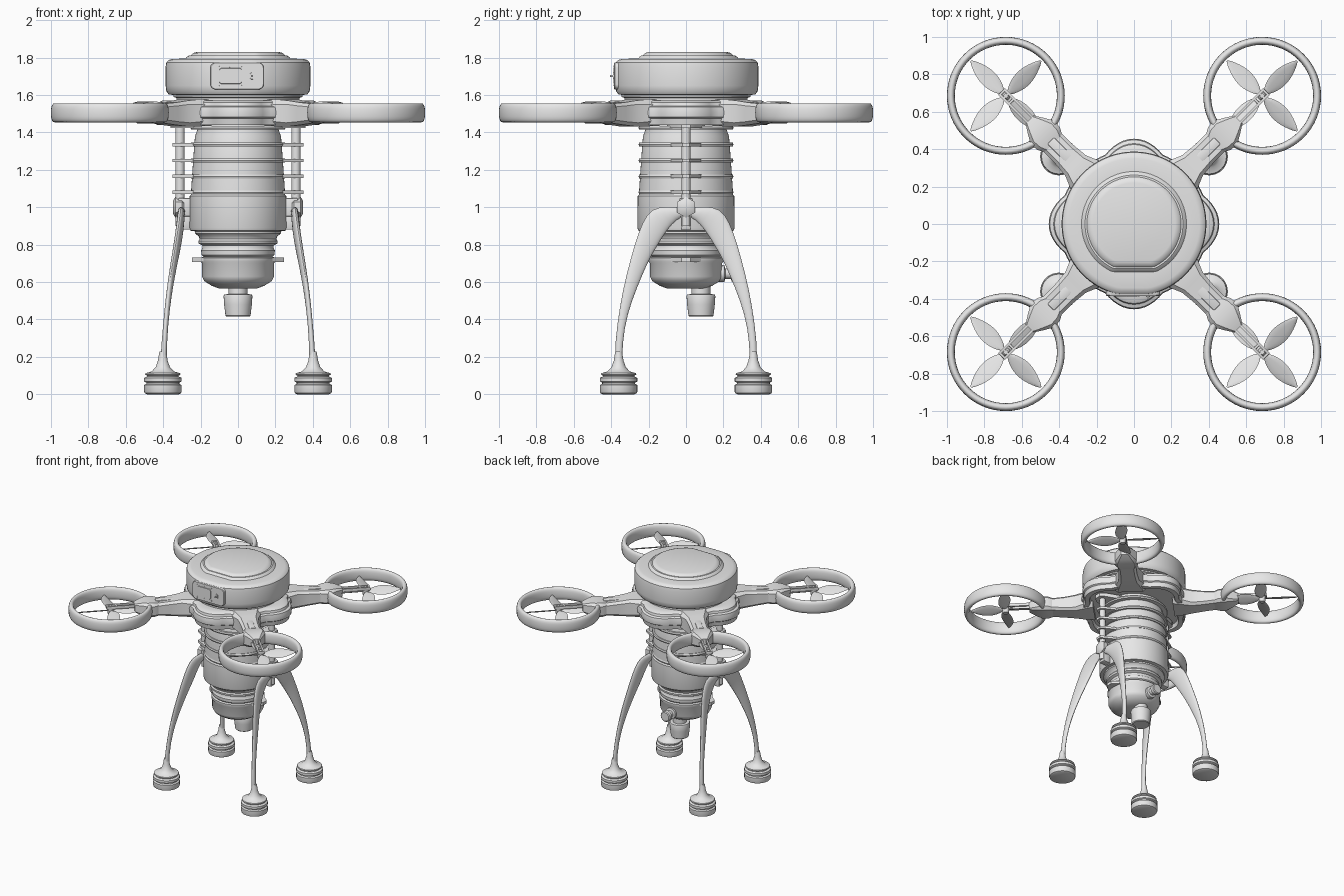
import bpy
import bmesh
from math import sin, cos, pi, radians, copysign
from mathutils import Matrix, Vector

default_cube = bpy.data.objects.get("Cube")
if default_cube:
    bpy.data.objects.remove(default_cube, do_unlink=True)

grey = bpy.data.materials.new("light_grey")
grey.use_nodes = True
grey.diffuse_color = (0.8, 0.8, 0.8, 1)
grey.node_tree.nodes["Principled BSDF"].inputs["Base Color"].default_value = grey.diffuse_color


def finish(name, bm, matrix=None, bevel=0):
    """Turn a bmesh into a smooth-shaded object with the shared material."""
    bmesh.ops.recalc_face_normals(bm, faces=bm.faces[:])
    if bevel:
        bmesh.ops.bevel(bm, geom=bm.edges[:], offset=bevel, segments=2, affect='EDGES', profile=0.5)
    if matrix:
        bm.transform(matrix)
    mesh = bpy.data.meshes.new(name)
    bm.to_mesh(mesh)
    bm.free()
    mesh.materials.append(grey)
    obj = bpy.data.objects.new(name, mesh)
    bpy.context.collection.objects.link(obj)
    bpy.ops.object.select_all(action='DESELECT')
    obj.select_set(True)
    bpy.context.view_layer.objects.active = obj
    bpy.ops.object.shade_smooth_by_angle(angle=radians(35))
    return obj


def skin(name, rings, closed=False, matrix=None, bevel=0):
    """Bridge rings of equal point count, capped at the ends or joined in a loop."""
    bm = bmesh.new()
    loops = [[bm.verts.new(p) for p in ring] for ring in rings]
    count = len(loops[0])
    pairs = list(zip(loops, loops[1:]))
    if closed:
        pairs.append((loops[-1], loops[0]))
    else:
        bm.faces.new(loops[0])
        bm.faces.new(loops[-1])
    for a, b in pairs:
        for i in range(count):
            j = (i + 1) % count
            bm.faces.new((a[i], a[j], b[j], b[i]))
    return finish(name, bm, matrix, bevel)


def plain_round(r, a):
    return r * cos(a), r * sin(a)


def lathe(name, profile, outline=plain_round, closed=False, matrix=None, steps=64):
    """Sweep (radius, height) points around z; the outline shapes each ring."""
    rings = [[(*outline(r, 2 * pi * i / steps), z) for i in range(steps)] for r, z in profile]
    return skin(name, rings, closed, matrix)


def box(name, low, high, bevel=0.005, matrix=None):
    bm = bmesh.new()
    bmesh.ops.create_cube(bm, size=1)
    for v in bm.verts:
        v.co = [l + (h - l) * (c + 0.5) for l, h, c in zip(low, high, v.co)]
    return finish(name, bm, matrix, bevel)


def rounded_plate(name, cx, cz, half_w, half_h, corner, y_back, y_front):
    """Rounded rectangle facing the front."""
    outline = []
    for i in range(32):
        a = 2 * pi * (i + 0.5) / 32
        outline.append((cx + copysign(half_w - corner, cos(a)) + corner * cos(a),
                        cz + copysign(half_h - corner, sin(a)) + corner * sin(a)))
    levels = ((y_back, 1), (y_front + 0.004, 1), (y_front, 0.97))
    return skin(name, [[(cx + (x - cx) * s, y, cz + (z - cz) * s) for x, z in outline]
                       for y, s in levels])


def flat_front(limit):
    return lambda r, a: (r * cos(a), max(r * sin(a), -limit * r))


def lobed(r, a):
    return plain_round(r * (0.88 + 0.12 * max(0, cos(4 * a))), a)


# Head drum with raised lid
lathe("head_drum", [(0.34, 1.6), (0.37, 1.603), (0.383, 1.62), (0.387, 1.65), (0.387, 1.75),
                    (0.383, 1.775), (0.37, 1.788), (0.35, 1.793), (0.28, 1.795)],
      flat_front(0.975), steps=96)
lathe("head_lid", [(0.285, 1.79), (0.272, 1.805), (0.262, 1.812), (0.252, 1.812),
                   (0.24, 1.825), (0.22, 1.83)], flat_front(0.91), steps=96)

# Front control panel
rounded_plate("control_panel", -0.005, 1.702, 0.145, 0.072, 0.03, -0.33, -0.384)
rounded_plate("panel_screen", -0.04, 1.702, 0.06, 0.042, 0.012, -0.38, -0.388)
rounded_plate("panel_switch", 0.075, 1.702, 0.01, 0.018, 0.008, -0.38, -0.39)
rounded_plate("switch_knob", 0.075, 1.702, 0.006, 0.006, 0.005, -0.38, -0.405)
for x in (-0.105, -0.04, 0.025):
    for z in (1.652, 1.752):
        rounded_plate("panel_bolt", x, z, 0.005, 0.005, 0.004, -0.38, -0.388)

# Lobed frame and neck
lathe("frame_body", [(0.22, 1.47), (0.385, 1.47), (0.395, 1.44), (0.435, 1.44), (0.442, 1.475),
                     (0.453, 1.482), (0.456, 1.51), (0.45, 1.535), (0.43, 1.542),
                     (0.425, 1.56), (0.405, 1.57), (0.36, 1.572)], lobed, steps=96)
lathe("neck", [(0.33, 1.55), (0.33, 1.585), (0.345, 1.59), (0.345, 1.61)])

# Central column, lower canister and outlet
lathe("column", [(0.215, 1.5), (0.215, 1.42), (0.23, 1.38), (0.24, 1.25), (0.25, 1.1), (0.25, 1.06)])
lathe("column_drum", [(0.23, 1.075), (0.25, 1.07), (0.258, 1.06), (0.26, 0.89), (0.255, 0.875),
                      (0.22, 0.87)])
lathe("canister", [(0.23, 0.88), (0.23, 0.86), (0.21, 0.845), (0.205, 0.83), (0.212, 0.82),
                   (0.21, 0.805), (0.19, 0.795), (0.19, 0.78), (0.197, 0.77), (0.195, 0.745),
                   (0.185, 0.735), (0.2, 0.73), (0.2, 0.71), (0.193, 0.7), (0.193, 0.63),
                   (0.18, 0.605), (0.14, 0.58), (0.1, 0.565)])
outlet_place = Matrix.Translation((0, 0.08, 0))
lathe("outlet_neck", [(0.05, 0.6), (0.05, 0.52)], matrix=outlet_place, steps=32)
lathe("outlet_cup", [(0.06, 0.535), (0.074, 0.533), (0.077, 0.525), (0.074, 0.48),
                     (0.067, 0.42), (0.062, 0.415)], matrix=outlet_place, steps=32)

# Rear valve
valve_place = Matrix.Translation((0, 0, 0.645)) @ Matrix.Rotation(-pi / 2, 4, 'X')
lathe("rear_valve", [(0.045, 0.16), (0.045, 0.205), (0.028, 0.21), (0.028, 0.24),
                     (0.042, 0.245), (0.042, 0.27), (0.035, 0.275)], matrix=valve_place, steps=24)

# Column fins
fin_heights = [1.08 + 0.085 * i for i in range(4)]
for z in fin_heights + [1.425]:
    lathe("column_fin", [(0.2, z - 0.01), (0.25, z - 0.01), (0.254, z), (0.25, z + 0.01), (0.2, z + 0.01)])


def ear(name, side, inner, outer, root, tip, z, half_t):
    """Tapered tab sticking out sideways."""
    outline = [(inner, -root), (outer - 0.03, -tip), (outer, -tip * 0.5),
               (outer, tip * 0.5), (outer - 0.03, tip), (inner, root)]
    skin(name, [[(side * x, y, h) for x, y in outline] for h in (z - half_t, z + half_t)])


hexagon_turn = Matrix.Rotation(pi / 2, 4, 'Y')
for side in (-1, 1):
    # Side rails, clips and leg clamps
    lathe("side_rail", [(0.024, 0.9), (0.024, 1.46)],
          matrix=Matrix.Translation((side * 0.31, 0, 0)), steps=24)
    for z in fin_heights:
        ear("rail_clip", side, 0.22, 0.35, 0.09, 0.04, z, 0.009)
    ear("rail_top_clip", side, 0.2, 0.36, 0.1, 0.05, 1.44, 0.015)
    ear("canister_tab", side, 0.15, 0.245, 0.11, 0.05, 0.72, 0.012)
    edges = sorted((side * 0.25, side * 0.32))
    box("leg_clamp", (edges[0], -0.035, 0.95), (edges[1], 0.035, 1.05), 0.008)
    box("clamp_bracket", (edges[0], -0.028, 0.88), (edges[1], 0.028, 0.96), 0.008)
    lathe("clamp_knob", [(0.045, 0.29), (0.056, 0.3), (0.056, 0.335), (0.035, 0.347)], steps=6,
          matrix=Matrix.Translation((0, 0, 1)) @ Matrix.Scale(side, 4, (1, 0, 0)) @ hexagon_turn)

    # Curved legs: x, outer edge (y, z), inner edge (y, z), half thickness
    stations = [(0.3, 0, 1, 0, 0.955, 0.02), (0.305, 0.1, 1.005, 0.05, 0.935, 0.02),
                (0.305, 0.185, 0.998, 0.1, 0.88, 0.02), (0.315, 0.235, 0.92, 0.155, 0.79, 0.02),
                (0.33, 0.27, 0.82, 0.2, 0.715, 0.018), (0.36, 0.32, 0.64, 0.262, 0.57, 0.016),
                (0.38, 0.355, 0.47, 0.314, 0.43, 0.014), (0.395, 0.38, 0.28, 0.342, 0.27, 0.014),
                (0.4, 0.382, 0.12, 0.338, 0.12, 0.02)]
    for end in (-1, 1):
        rings = []
        for x, yo, zo, yi, zi, t in stations:
            mid = Vector((x, (yo + yi) / 2, (zo + zi) / 2))
            half = Vector((0, (yo - yi) / 2, (zo - zi) / 2))
            ring = [mid + half * cos(a) + Vector((t * sin(a), 0, 0))
                    for a in (2 * pi * i / 16 for i in range(16))]
            rings.append([(side * p.x, end * p.y, p.z) for p in ring])
        leg = skin("leg", rings)
        leg.modifiers.new("smooth_curve", 'SUBSURF').levels = 1
        lathe("foot", [(0.085, 0), (0.097, 0.006), (0.1, 0.015), (0.1, 0.05), (0.088, 0.056),
                       (0.088, 0.062), (0.1, 0.068), (0.1, 0.088), (0.085, 0.095), (0.085, 0.1),
                       (0.095, 0.106), (0.092, 0.113), (0.06, 0.122), (0.038, 0.145),
                       (0.026, 0.18), (0.018, 0.23)],
              matrix=Matrix.Translation((side * 0.402, end * 0.36, 0)), steps=32)


def section(d, half_w, low, high):
    """Octagonal arm section at distance d from the centre."""
    c = min(half_w, high - low) * 0.25
    return [(d, -half_w, low + c), (d, c - half_w, low), (d, half_w - c, low), (d, half_w, low + c),
            (d, half_w, high - c), (d, half_w - c, high), (d, c - half_w, high), (d, -half_w, high - c)]


# Four arms, each with a guard ring, strut and propeller
rotor_d = 0.969
guard_section = []
for i in range(20):
    a = 2 * pi * i / 20
    guard_section.append((0.294 + copysign(0.021 * abs(cos(a)) ** 0.8, cos(a)),
                          1.505 + copysign(0.051 * abs(sin(a)) ** 0.8, sin(a))))
for k in range(4):
    turn = Matrix.Rotation(radians(45 + 90 * k), 4, 'Z')
    rotor_place = turn @ Matrix.Translation((rotor_d, 0, 0))
    skin("arm", [section(0.3, 0.13, 1.435, 1.575), section(0.39, 0.1, 1.432, 1.575),
                 section(0.44, 0.078, 1.432, 1.57), section(0.52, 0.07, 1.44, 1.56),
                 section(0.66, 0.068, 1.455, 1.55)], matrix=turn)
    box("arm_top_rib", (0.4, -0.025, 1.54), (0.63, 0.025, 1.563), matrix=turn)
    skin("arm_socket", [section(0.61, 0.066, 1.45, 1.555), section(0.645, 0.085, 1.447, 1.562),
                        section(0.69, 0.09, 1.447, 1.565), section(0.74, 0.062, 1.46, 1.56),
                        section(0.79, 0.03, 1.48, 1.545)], matrix=turn)
    lathe("guard_ring", guard_section, closed=True, matrix=rotor_place)
    for s in (-1, 1):
        edges = sorted((s * 0.012, s * 0.026))
        box("strut_rail", (0.76, edges[0], 1.515), (1, edges[1], 1.54), 0.003, turn)
    for d in (0.92, 0.988):
        box("strut_bridge", (d, -0.026, 1.515), (d + 0.014, 0.026, 1.54), 0.003, turn)
    lathe("rotor_hub", [(0.02, 1.47), (0.024, 1.48), (0.024, 1.52), (0.012, 1.535)],
          matrix=rotor_place, steps=20)
    for b in range(4):
        rings = []
        for i in range(13):
            t = i / 12
            w = 0.006 + 0.043 * sin(pi * t ** 0.9) ** 0.9 if 0 < i < 12 else 0.004
            rings.append([(0.015 + 0.25 * t, w * cos(a), 0.004 * sin(a))
                          for a in (2 * pi * j / 10 for j in range(10))])
        pose = Matrix.Rotation(b * pi / 2, 4, 'Z') @ Matrix.Rotation(radians(22), 4, 'X')
        skin("propeller_blade", rings, matrix=rotor_place @ Matrix.Translation((0, 0, 1.5)) @ pose)
